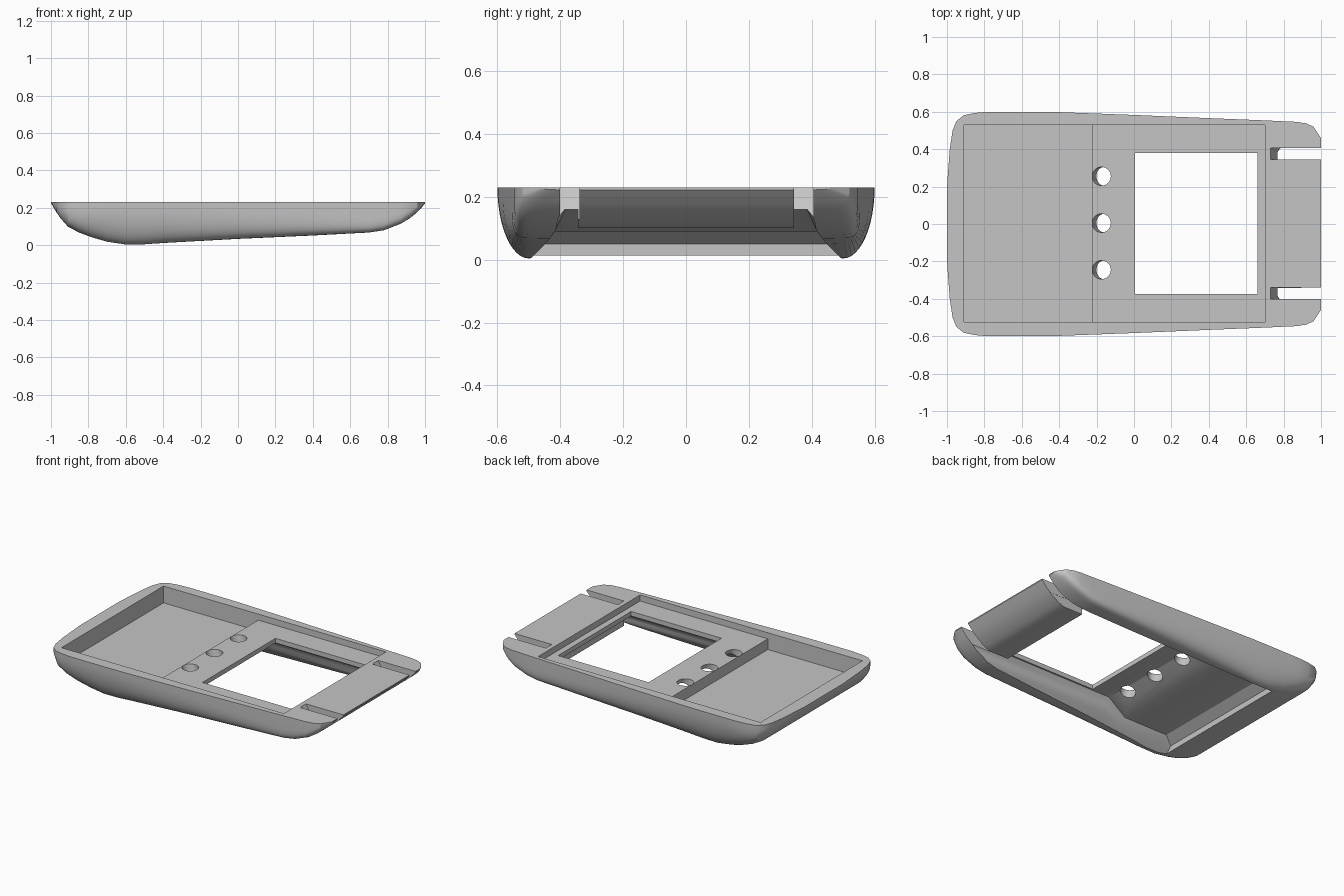
import bpy, bmesh, math

if "Cube" in bpy.data.objects:
    bpy.data.objects.remove(bpy.data.objects["Cube"])

TOP = 0.23
grey = bpy.data.materials.new("plain_grey")
grey.diffuse_color = (0.56, 0.56, 0.56, 1)
grey.use_nodes = True
grey.node_tree.nodes["Principled BSDF"].inputs["Base Color"].default_value = grey.diffuse_color


def loft(name, rings):
    """Skin a list of equal-length closed rings and cap both ends."""
    bm = bmesh.new()
    vs = [[bm.verts.new(p) for p in r] for r in rings]
    n = len(vs[0])
    for a, b in zip(vs, vs[1:]):
        for i in range(n):
            j = (i + 1) % n
            bm.faces.new((a[i], a[j], b[j], b[i]))
    bm.faces.new(vs[0])
    bm.faces.new(vs[-1])
    bmesh.ops.recalc_face_normals(bm, faces=bm.faces)
    me = bpy.data.meshes.new(name)
    bm.to_mesh(me)
    bm.free()
    ob = bpy.data.objects.new(name, me)
    bpy.context.collection.objects.link(ob)
    return ob


def box(name, x0, x1, y0, y1, z0, z1, lean=0):
    """Box whose lower -x edge can be moved by lean."""
    return loft(name, [[(x0 + lean, y, z0), (x1, y, z0), (x1, y, z1), (x0, y, z1)]
                       for y in (y0, y1)])


def mirrored(x, half):
    """Closed ring from a half section running top to bottom."""
    return [(x, y, z) for y, z in half] + [(x, -y, z) for y, z in reversed(half)]


def cut(target, cutter):
    """Subtract the cutter from the target, then discard it."""
    cutter.hide_render = True
    m = target.modifiers.new("cut", "BOOLEAN")
    m.operation = "DIFFERENCE"
    m.solver = "EXACT"
    m.object = cutter
    bpy.context.view_layer.objects.active = target
    bpy.ops.object.modifier_apply(modifier=m.name)
    bpy.data.objects.remove(cutter, do_unlink=True)


# Outer shell: x, half width, bottom height, squareness of the lower corner
stations = [(-1, .2, .226, 3), (-.985, .4, .2, 3), (-.97, .5, .175, 3),
            (-.95, .55, .146, 3), (-.91, .582, .1, 2.8), (-.85, .594, .068, 2.5),
            (-.78, .6, .042, 2.2), (-.7, .6, .019, 2), (-.6, .6, .004, 2),
            (-.5, .6, .005, 2), (-.4, .598, .012, 2.1), (0, .583, .034, 2.8),
            (.4, .566, .052, 4), (.7, .554, .068, 6), (.78, .55, .08, 6),
            (.87, .546, .115, 6), (.92, .538, .145, 5), (.96, .52, .178, 4),
            (1, .46, .222, 3)]


def shell_ring(x, w, b, p):
    half = []
    for i in range(13):
        t = math.pi / 2 * i / 12
        c, s = abs(math.cos(t)) ** (2 / p), math.sin(t) ** (2 / p)
        if i == 12:
            c = 0
        half.append((w - .1 + .1 * c, TOP - (TOP - b) * s))
    return mirrored(x, half)


body = loft("shell_body", [shell_ring(*s) for s in stations])
body.data.materials.append(grey)


# Underside channel between the two runners, stepping down below the tray
def channel_ring(x, roof):
    half = []
    for i in range(10):
        z = roof + (-.03 - roof) * i / 9
        y = .41 + .1 * (max(0, .105 - z) / .115) ** 1.3
        half.append((y - .025 * max(0, (z - .115) / .045) ** 2, z))
    return mirrored(x, half)


channel = loft("channel_cutter", [channel_ring(*s) for s in
               ((-.66, .05), (-.6, .09), (-.28, .09), (-.13, .16), (1.2, .16))])
# Thick end tab stays solid between the slots
cut(channel, box("tab_keeper", .69, 1.4, -.343, .343, .1, .4))

cutters = [
    channel,
    # Top recess, deep tray and window
    box("recess_cutter", -.3, .70, -.525, .53, .19, .4),
    box("tray_cutter", -.91, -.225, -.525, .53, .12, .4),
    box("window_cutter", 0.005, .66, -.375, .38, -.2, .4),
]

# End slots with a leaning inner end
for y in (-.37, .375):
    cutters.append(box("slot_cutter", .73, 1.2, y - .031, y + .031, .13, .23, .055))
    cutters.append(box("slot_top_cutter", .73, 1.2, y - .031, y + .031, .229, .4))

# Three slanted round holes beside the tray step
tilt = math.tan(math.radians(20))
for y in (-.245, .005, .255):
    rings = []
    for z in (.32, -.1):
        cx = -.174 + (.19 - z) * tilt
        rings.append([(cx + .05 * math.cos(a), y + .05 * math.sin(a), z)
                      for a in (2 * math.pi * k / 32 for k in range(32))])
    cutters.append(loft("hole_cutter", rings))

for c in cutters:
    cut(body, c)

bpy.context.view_layer.objects.active = body
body.select_set(True)
bpy.ops.object.shade_smooth_by_angle(angle=math.radians(30))
